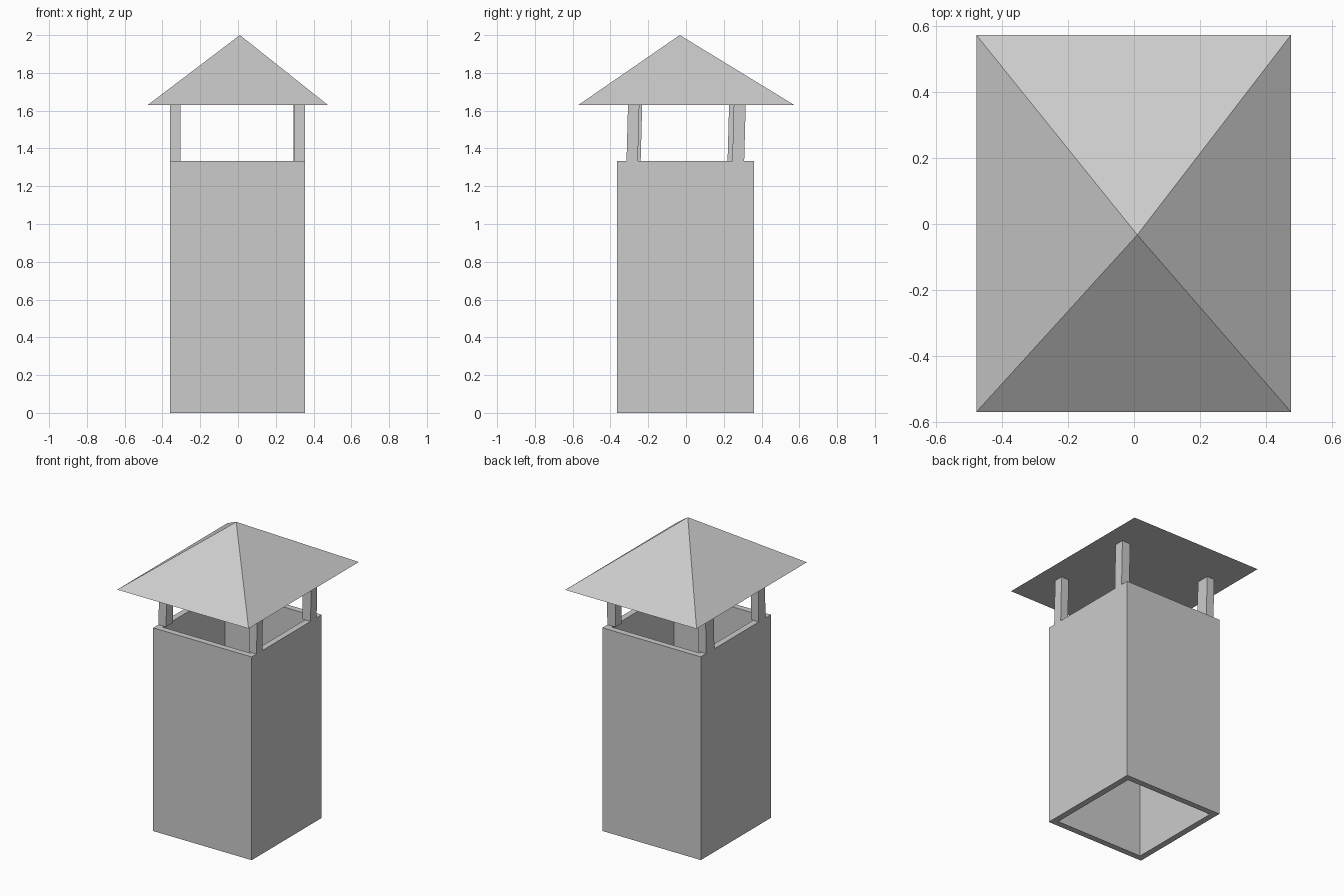
import bpy

if "Cube" in bpy.data.objects:
    bpy.data.objects.remove(bpy.data.objects["Cube"])


def add_mesh(name, verts, faces):
    mesh = bpy.data.meshes.new(name)
    mesh.from_pydata(verts, [], faces)
    mesh.update()
    obj = bpy.data.objects.new(name, mesh)
    bpy.context.collection.objects.link(obj)
    return obj


def ring(x0, x1, y0, y1, z):
    return [(x0, y0, z), (x1, y0, z), (x1, y1, z), (x0, y1, z)]


SIDES = [(i, (i + 1) % 4) for i in range(4)]
BODY_TOP, ROOF_BASE, WALL = 1.333, 1.63, 0.04
X0, X1, Y0, Y1 = -0.36, 0.355, -0.365, 0.36

# Open square flue: outer and inner shells joined by flat rims
inner = (X0 + WALL, X1 - WALL, Y0 + WALL, Y1 - WALL)
verts = (ring(X0, X1, Y0, Y1, 0) + ring(X0, X1, Y0, Y1, BODY_TOP)
         + ring(*inner, 0) + ring(*inner, BODY_TOP))
faces = []
for i, j in SIDES:
    faces += [(i, j, j + 4, i + 4), (j + 8, i + 8, i + 12, j + 12),
              (i + 4, j + 4, j + 12, i + 12), (j, i, i + 8, j + 8)]
add_mesh("chimney_shaft", verts, faces)

# Four posts, leaning slightly towards the back
posts = {
    "front_left_post": (X0, -0.305, -0.31, -0.24),
    "front_right_post": (0.30, X1, -0.315, -0.255),
    "back_left_post": (X0, -0.305, 0.22, 0.305),
    "back_right_post": (0.295, X1, 0.245, 0.308),
}
LEAN = 0.008
for name, (x0, x1, y0, y1) in posts.items():
    verts = (ring(x0, x1, y0, y1, BODY_TOP)
             + ring(x0, x1, y0 + LEAN, y1 + LEAN, ROOF_BASE))
    faces = [(i, j, j + 4, i + 4) for i, j in SIDES]
    add_mesh(name, verts, faces + [(3, 2, 1, 0), (4, 5, 6, 7)])

# Pyramid cap with an off-centre peak
verts = ring(-0.478, 0.476, -0.57, 0.573, ROOF_BASE) + [(0.01, -0.033, 2.0)]
add_mesh("roof_cap", verts, [(i, j, 4) for i, j in SIDES] + [(3, 2, 1, 0)])
